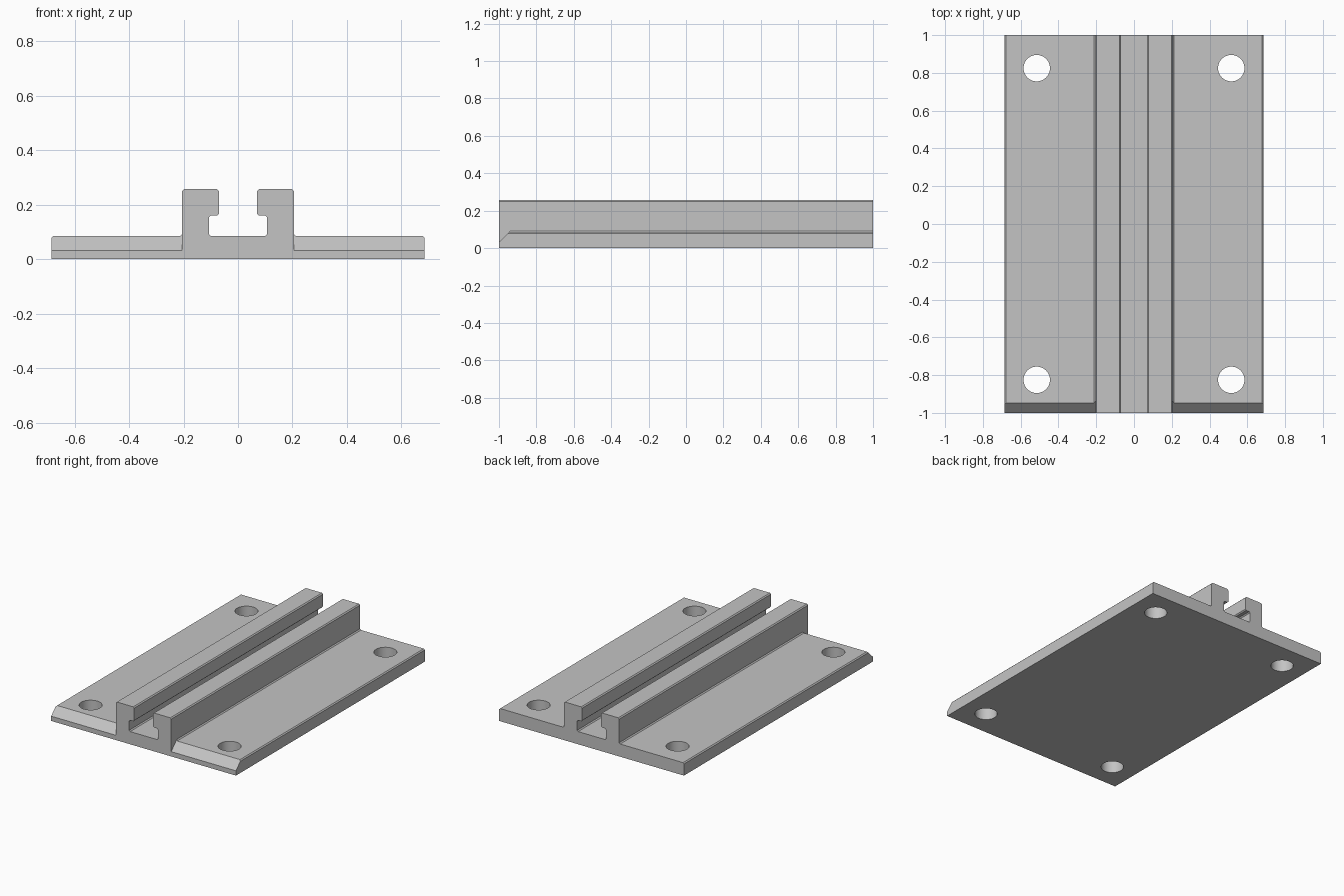
import bpy, bmesh
from mathutils import Vector

cube = bpy.data.objects.get("Cube")
if cube:
    bpy.data.objects.remove(cube, do_unlink=True)

grey = bpy.data.materials.new("plain_grey")
grey.use_nodes = True
colour = (0.55, 0.55, 0.55, 1)
grey.diffuse_color = colour
grey.node_tree.nodes["Principled BSDF"].inputs["Base Color"].default_value = colour


def prism(name, outline, direction):
    """Extrude a closed outline of 3D points along a direction."""
    bm = bmesh.new()
    face = bm.faces.new([bm.verts.new(p) for p in outline])
    ext = bmesh.ops.extrude_face_region(bm, geom=[face])
    verts = [v for v in ext["geom"] if isinstance(v, bmesh.types.BMVert)]
    bmesh.ops.translate(bm, verts=verts, vec=Vector(direction))
    bmesh.ops.recalc_face_normals(bm, faces=bm.faces)
    mesh = bpy.data.meshes.new(name)
    bm.to_mesh(mesh)
    bm.free()
    obj = bpy.data.objects.new(name, mesh)
    bpy.context.collection.objects.link(obj)
    mesh.materials.append(grey)
    return obj


# Plate and slotted rail share one cross-section, mirrored about x = 0
b = 0.007
half = [(0.685, 0), (0.685, 0.085 - b), (0.685 - b, 0.085),
        (0.205 + b, 0.085), (0.205, 0.085 + b),
        (0.205, 0.257 - b), (0.205 - b, 0.257),
        (0.07 + b, 0.257), (0.07, 0.257 - b),
        (0.07, 0.16 + b), (0.07 + b, 0.16),
        (0.107 - b, 0.16), (0.107, 0.16 - b),
        (0.107, 0.085 + b), (0.107 - b, 0.085)]
section = half + [(-x, z) for x, z in reversed(half)]
body = prism("slotted_rail_plate", [(x, -1, z) for x, z in section], (0, 2, 0))

cutters = []
for side in (-1, 1):
    # Sloped front edge of the plate on each side of the rail
    wedge = [(-1.1, -0.068), (-0.85, 0.182), (-1.1, 0.182)]
    cutters.append(prism("front_bevel_cutter",
                         [(side * 0.205, y, z) for y, z in wedge], (side, 0, 0)))
    # Corner screw holes
    for y in (-0.825, 0.825):
        bpy.ops.mesh.primitive_cylinder_add(
            vertices=48, radius=0.07, depth=0.5, location=(side * 0.515, y, 0.05))
        hole = bpy.context.object
        hole.name = "screw_hole_cutter"
        hole.data.materials.append(grey)
        cutters.append(hole)

bpy.context.view_layer.objects.active = body
for cutter in cutters:
    mod = body.modifiers.new("cut", "BOOLEAN")
    mod.operation = "DIFFERENCE"
    mod.solver = "EXACT"
    mod.object = cutter
    bpy.ops.object.modifier_apply(modifier=mod.name)
for cutter in cutters:
    bpy.data.objects.remove(cutter, do_unlink=True)

bpy.ops.object.select_all(action="DESELECT")
body.select_set(True)
bpy.ops.object.shade_smooth_by_angle(angle=0.5)
